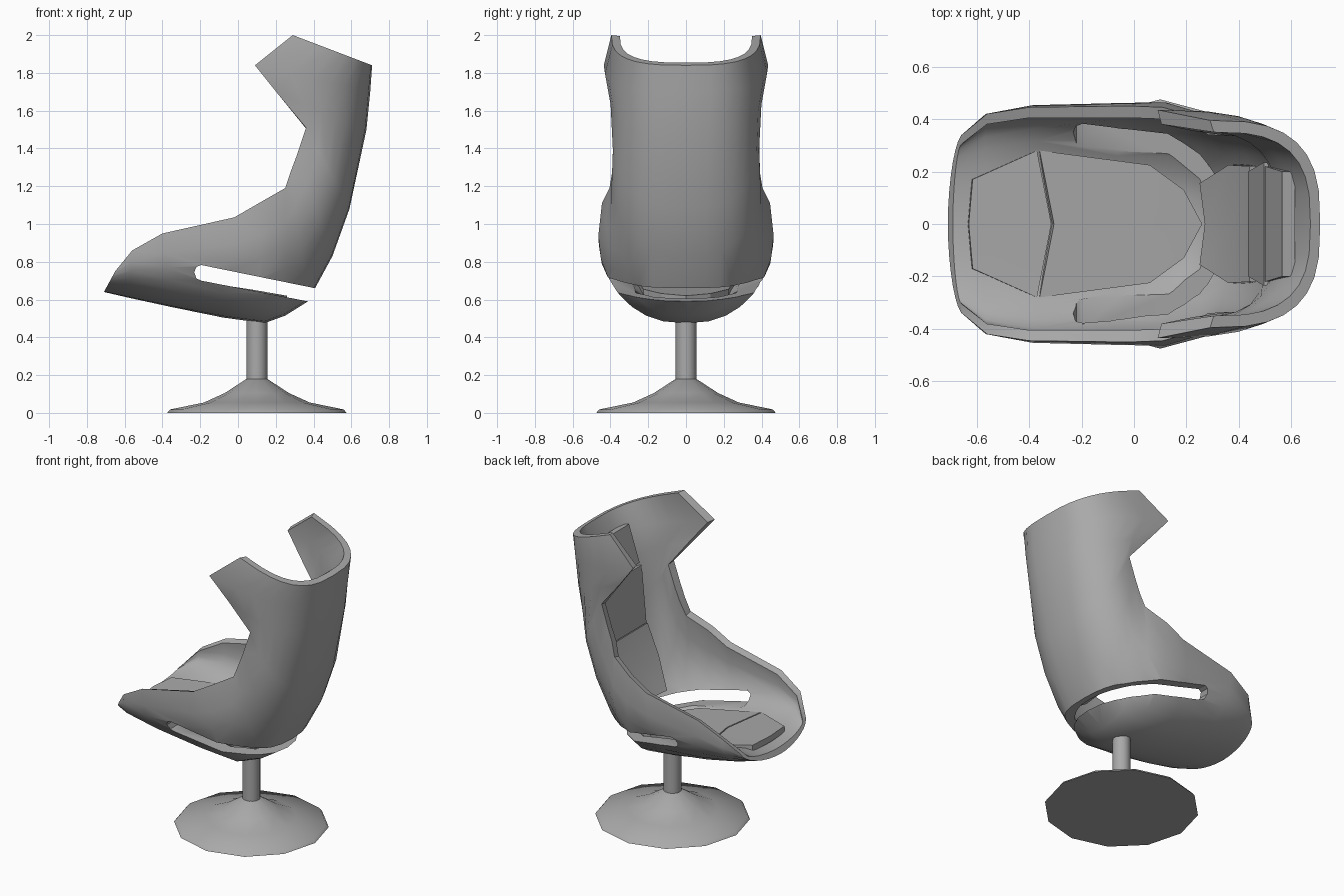
import bpy, bmesh
from math import sin, cos, pi, radians
from mathutils import Vector

if "Cube" in bpy.data.objects:
    bpy.data.objects.remove(bpy.data.objects["Cube"], do_unlink=True)

grey = bpy.data.materials.new("plain grey")
grey.use_nodes = True
grey.diffuse_color = (0.4, 0.4, 0.4, 1)
grey.node_tree.nodes["Principled BSDF"].inputs["Base Color"].default_value = (0.4, 0.4, 0.4, 1)


def make(name, verts, faces, fix_normals=True):
    mesh = bpy.data.meshes.new(name)
    mesh.from_pydata(verts, [], faces)
    if fix_normals:
        bm = bmesh.new()
        bm.from_mesh(mesh)
        bmesh.ops.recalc_face_normals(bm, faces=bm.faces)
        bm.to_mesh(mesh)
        bm.free()
    mesh.materials.append(grey)
    obj = bpy.data.objects.new(name, mesh)
    bpy.context.collection.objects.link(obj)
    return obj


def activate(obj):
    bpy.ops.object.select_all(action="DESELECT")
    obj.select_set(True)
    bpy.context.view_layer.objects.active = obj


def smooth(obj, angle):
    activate(obj)
    bpy.ops.object.shade_smooth_by_angle(angle=radians(angle))


def lathe(name, profile, sides, centre_x):
    verts = [(centre_x + r * cos(2 * pi * k / sides), r * sin(2 * pi * k / sides), z)
             for r, z in profile for k in range(sides)]
    faces = [(i * sides + k, i * sides + (k + 1) % sides,
              (i + 1) * sides + (k + 1) % sides, (i + 1) * sides + k)
             for i in range(len(profile) - 1) for k in range(sides)]
    last = (len(profile) - 1) * sides
    faces += [tuple(range(sides)), tuple(range(last, last + sides))]
    obj = make(name, verts, faces)
    smooth(obj, 60)
    return obj


# Shell stations: spine x, spine z, rim x, rim z, half width, padding depth,
# wall thickness, roundness exponent, side bulge
stations = [
    (-.71, .64, -.65, .75, .345, .04, .04, 1.8, 0),
    (-.58, .61, -.56, .86, .42, .09, .04, 2.3, .01),
    (-.35, .56, -.40, .95, .445, .11, .04, 2.5, .02),
    (-.08, .505, -.02, 1.035, .45, .10, .045, 2.5, .025),
    (.14, .475, .11, 1.11, .445, .08, .045, 2.5, .035),
    (.25, .515, .25, 1.19, .405, .06, .045, 2.5, .035),
    (.37, .59, .28, 1.28, .39, .08, .05, 2.5, .02),
    (.50, .83, .31, 1.36, .388, .12, .05, 2.6, .015),
    (.59, 1.08, .36, 1.51, .385, .17, .05, 2.6, .01),
    (.68, 1.50, .21, 1.69, .405, .13, .05, 2.7, 0),
    (.70, 1.70, .09, 1.84, .435, .09, .055, 2.8, 0),
    (.71, 1.84, .29, 2.00, .395, .04, .045, 2.9, 0),
]
SEG = 16
LIP = .015


def section(sx, sz, rx, rz, width, depth, roundness, bulge):
    """One U-shaped slice of the shell from rim to rim."""
    spine, rim = Vector((sx, 0, sz)), Vector((rx, 0, rz))
    if depth:
        inward = (rim - spine).normalized()
        spine += inward * depth
        rim -= inward * LIP
    points = []
    for j in range(SEG + 1):
        t = pi * (j / SEG - .5)
        across = abs(sin(t)) ** (2 / roundness) * (1 if t > 0 else -1)
        along = 1 - cos(t) ** (2 / roundness) if 0 < j < SEG else 1
        p = spine.lerp(rim, along)
        p.y = across * (width + bulge * sin(pi * along))
        points.append(p)
    return points


verts, faces = [], []
for sx, sz, rx, rz, w, depth, wall, power, bulge in stations:
    verts += section(sx, sz, rx, rz, w, 0, power, bulge)
    verts += section(sx, sz, rx, rz, w - wall, depth, power, bulge)[::-1]
ring = 2 * (SEG + 1)
for i in range(len(stations) - 1):
    for k in range(ring):
        n = (k + 1) % ring
        faces.append((i * ring + k, i * ring + n, (i + 1) * ring + n, (i + 1) * ring + k))
for base in (0, (len(stations) - 1) * ring):
    for j in range(SEG):
        faces.append((base + j, base + j + 1, base + ring - 2 - j, base + ring - 1 - j))
shell = make("seat_shell", verts, faces)

# Slot between the seat pan and the backrest, round at its front end
slot = [(-.195, .783), (-.22, .773), (-.232, .745), (-.22, .712), (-.195, .70),
        (.8, .507), (.8, .58)]
count = len(slot)
cutter = make("slot_cutter",
              [(x, y, z) for y in (-1, 1) for x, z in slot],
              [tuple(range(count)), tuple(range(count, 2 * count))] +
              [(k, (k + 1) % count, count + (k + 1) % count, count + k) for k in range(count)])
cutter.hide_render = True
cut = shell.modifiers.new("slot", "BOOLEAN")
cut.operation = "DIFFERENCE"
cut.solver = "EXACT"
cut.object = cutter
activate(shell)
bpy.ops.object.modifier_apply(modifier=cut.name)
bpy.data.objects.remove(cutter, do_unlink=True)
smooth(shell, 35)


def pad(name, rows, thickness):
    """Cushion panel from rows of x, z, half width and centre shift."""
    points = [p for x, z, w, shift in rows
              for p in ((x, -w, z), (x + shift, 0, z - .17 * shift), (x, w, z))]
    quads = [(3 * i + j, 3 * i + 3 + j, 3 * i + 4 + j, 3 * i + 1 + j)
             for i in range(len(rows) - 1) for j in range(2)]
    obj = make(name, points, quads, False)
    solid = obj.modifiers.new("thickness", "SOLIDIFY")
    solid.thickness = thickness
    solid.offset = -1
    activate(obj)
    bpy.ops.object.modifier_apply(modifier=solid.name)
    smooth(obj, 20)
    return obj


# Cushions
pad("seat_cushion_front", [(-.615, .735, .17, -.015), (-.37, .72, .28, .055)], .04)
pad("seat_cushion_rear", [(-.36, .718, .28, .055), (.06, .655, .225, .06),
                          (.19, .632, .13, .07)], .06)
pad("lumbar_cushion", [(.25, .75, .155, .02), (.36, .93, .225, .01), (.44, 1.13, .22, 0)], .08)
pad("back_cushion", [(.435, 1.14, .20, 0), (.495, 1.50, .235, 0)], .06)
pad("head_cushion", [(.50, 1.52, .22, 0), (.565, 1.77, .20, 0)], .05)

# Pedestal
lathe("base_foot", [(.475, 0), (.46, .018), (.28, .055), (.17, .105), (.055, .18)], 12, .1)
lathe("post", [(.055, .17), (.055, .53)], 16, .1)
